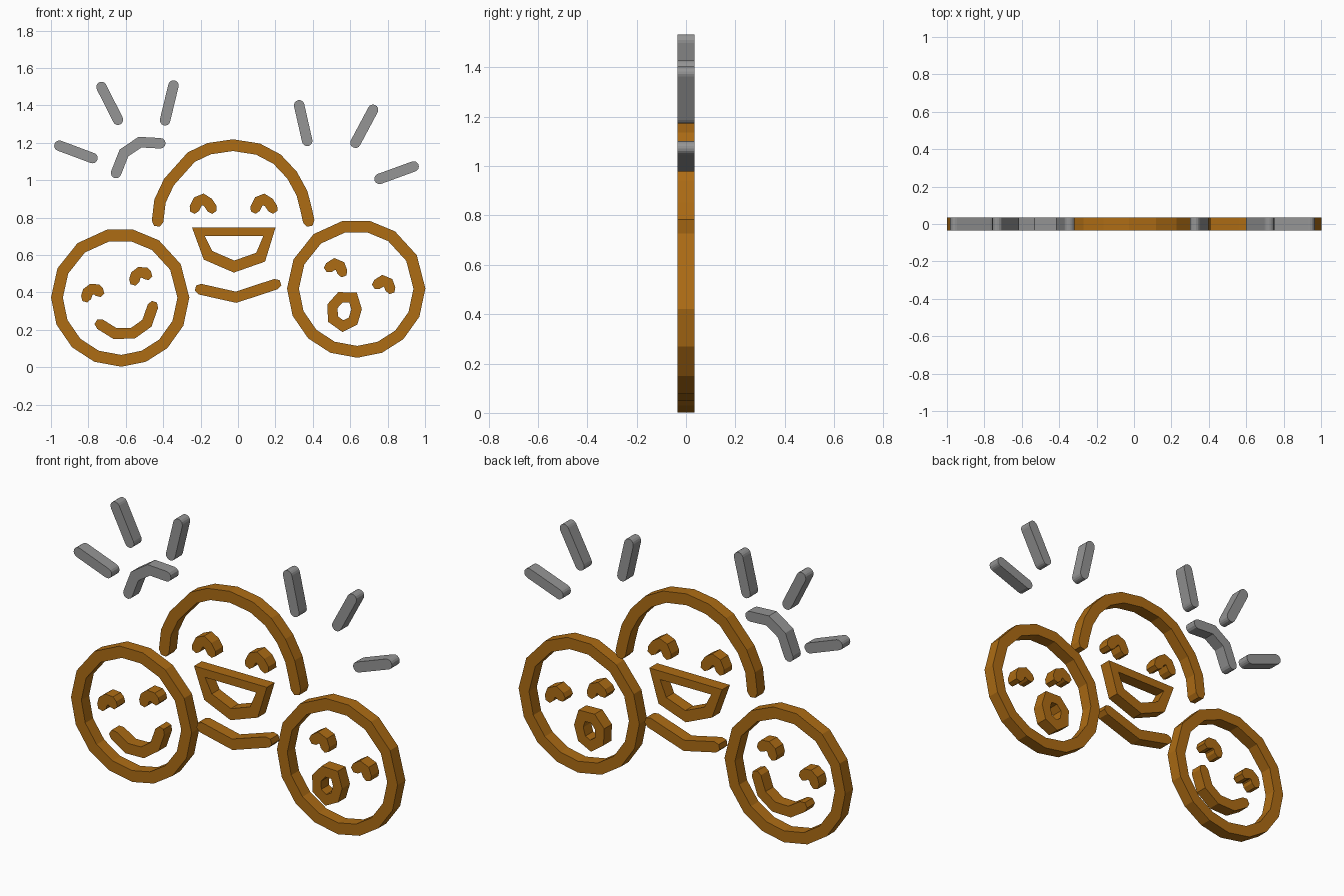
import bpy, bmesh, math
from mathutils import Vector

if "Cube" in bpy.data.objects:
    bpy.data.objects.remove(bpy.data.objects["Cube"])

HALF_DEPTH = 0.034


def material(name, rgb):
    m = bpy.data.materials.new(name)
    m.diffuse_color = (*rgb, 1)
    m.use_nodes = True
    m.node_tree.nodes["Principled BSDF"].inputs["Base Color"].default_value = m.diffuse_color
    return m


BROWN = material("golden brown", (0.42, 0.15, 0.007))
GREY = material("mid grey", (0.30, 0.30, 0.30))


def stroke(name, pts, mat=BROWN, r=0.031, closed=False, cap=3):
    """Thick line along (x, z) points, mitred at the joints, capped and extruded in y."""
    p = [Vector(q) for q in pts]
    n = len(p)
    bm = bmesh.new()

    def vert(v):
        return bm.verts.new((v.x, -HALF_DEPTH, v.y))

    pairs = []
    for i in range(n):
        d0 = (p[i] - p[i - 1]).normalized() if closed or i > 0 else None
        d1 = (p[(i + 1) % n] - p[i]).normalized() if closed or i < n - 1 else None
        d0, d1 = d0 or d1, d1 or d0
        t = (d0 + d1).normalized()
        side = Vector((-t.y, t.x)) * r * min(1 / max(t.dot(d0), 0.1), 1.35)
        pairs.append((vert(p[i] + side), vert(p[i] - side)))
    for i in range(n if closed else n - 1):
        (a, b), (c, d) = pairs[i], pairs[(i + 1) % n]
        bm.faces.new((a, b, d, c))
    if not closed:
        # rounded ends
        for i, out in ((0, p[0] - p[1]), (n - 1, p[-1] - p[-2])):
            out.normalize()
            a, b = pairs[i]
            s = (Vector((a.co.x, a.co.z)) - p[i])
            arc = [vert(p[i] + s * math.cos(k * math.pi / cap) + out * r * math.sin(k * math.pi / cap))
                   for k in range(1, cap)]
            bm.faces.new([a] + arc + [b])
    bmesh.ops.recalc_face_normals(bm, faces=bm.faces[:])
    top = bmesh.ops.extrude_face_region(bm, geom=bm.faces[:], use_keep_orig=True)["geom"]
    bmesh.ops.translate(bm, verts=[v for v in top if isinstance(v, bmesh.types.BMVert)],
                        vec=(0, 2 * HALF_DEPTH, 0))
    bmesh.ops.recalc_face_normals(bm, faces=bm.faces[:])
    me = bpy.data.meshes.new(name)
    bm.to_mesh(me)
    bm.free()
    me.materials.append(mat)
    ob = bpy.data.objects.new(name, me)
    bpy.context.collection.objects.link(ob)
    return ob


def shifted(pts, dx, dz):
    return [(x + dx, z + dz) for x, z in pts]


# round side faces
ANGLES = [0, 29, 56, 79, 101, 128, 155, 180, 203, 226, 248, 271, 292, 313, 336]
for name, cx, cz in (("left_face_ring", -0.63, 0.372), ("right_face_ring", 0.632, 0.42)):
    stroke(name, [(cx + 0.338 * math.cos(math.radians(a)), cz + 0.338 * math.sin(math.radians(a)))
                  for a in ANGLES], closed=True)

# middle face: head arc, chin and open mouth
stroke("head_arc", [(-0.43, 0.78), (-0.417, 0.888), (-0.369, 0.99), (-0.25, 1.123), (-0.155, 1.168),
                    (-0.027, 1.187), (0.107, 1.166), (0.209, 1.112), (0.289, 1.027), (0.342, 0.93),
                    (0.364, 0.845), (0.378, 0.78)])
stroke("chin", [(-0.203, 0.417), (-0.011, 0.374), (0.203, 0.444)], r=0.029)
stroke("middle_mouth", [(-0.212, 0.724), (0.168, 0.724), (0.121, 0.588), (-0.021, 0.538), (-0.16, 0.598)],
       closed=True, r=0.03)

# eyes come in pairs of one shape
EYES = {
    "middle": ([(-0.233, 0.848), (-0.214, 0.886), (-0.187, 0.897), (-0.16, 0.88), (-0.139, 0.848)], 0.325, 0),
    "left": ([(-0.812, 0.373), (-0.804, 0.40), (-0.782, 0.417), (-0.755, 0.415), (-0.742, 0.402)], 0.257, 0.09),
    "right": ([(0.487, 0.533), (0.517, 0.552), (0.546, 0.54), (0.558, 0.508)], 0.257, -0.09),
}
for face, (pts, dx, dz) in EYES.items():
    stroke(face + "_face_eye_a", pts, r=0.028)
    stroke(face + "_face_eye_b", shifted(pts, dx, dz), r=0.028)

# side mouths
stroke("left_smile", [(-0.738, 0.23), (-0.658, 0.18), (-0.561, 0.182), (-0.487, 0.235), (-0.455, 0.326)], r=0.029)
stroke("right_round_mouth", [(0.548, 0.374), (0.615, 0.372), (0.634, 0.31), (0.615, 0.246), (0.561, 0.219),
                             (0.508, 0.257), (0.505, 0.326)], closed=True, r=0.027)

# grey burst lines above
RAYS = [
    [(-0.955, 1.184), (-0.778, 1.118)],
    [(-0.73, 1.498), (-0.642, 1.323)],
    [(-0.345, 1.506), (-0.39, 1.32)],
    [(0.327, 1.40), (0.37, 1.21)],
    [(0.722, 1.376), (0.628, 1.20)],
    [(0.939, 1.073), (0.757, 1.007)],
]
for i, pts in enumerate(RAYS):
    stroke(f"burst_line_{i + 1}", pts, GREY, r=0.028, cap=8)
stroke("burst_bend", [(-0.652, 1.038), (-0.61, 1.145), (-0.524, 1.203), (-0.415, 1.197)], GREY, r=0.028, cap=6)
